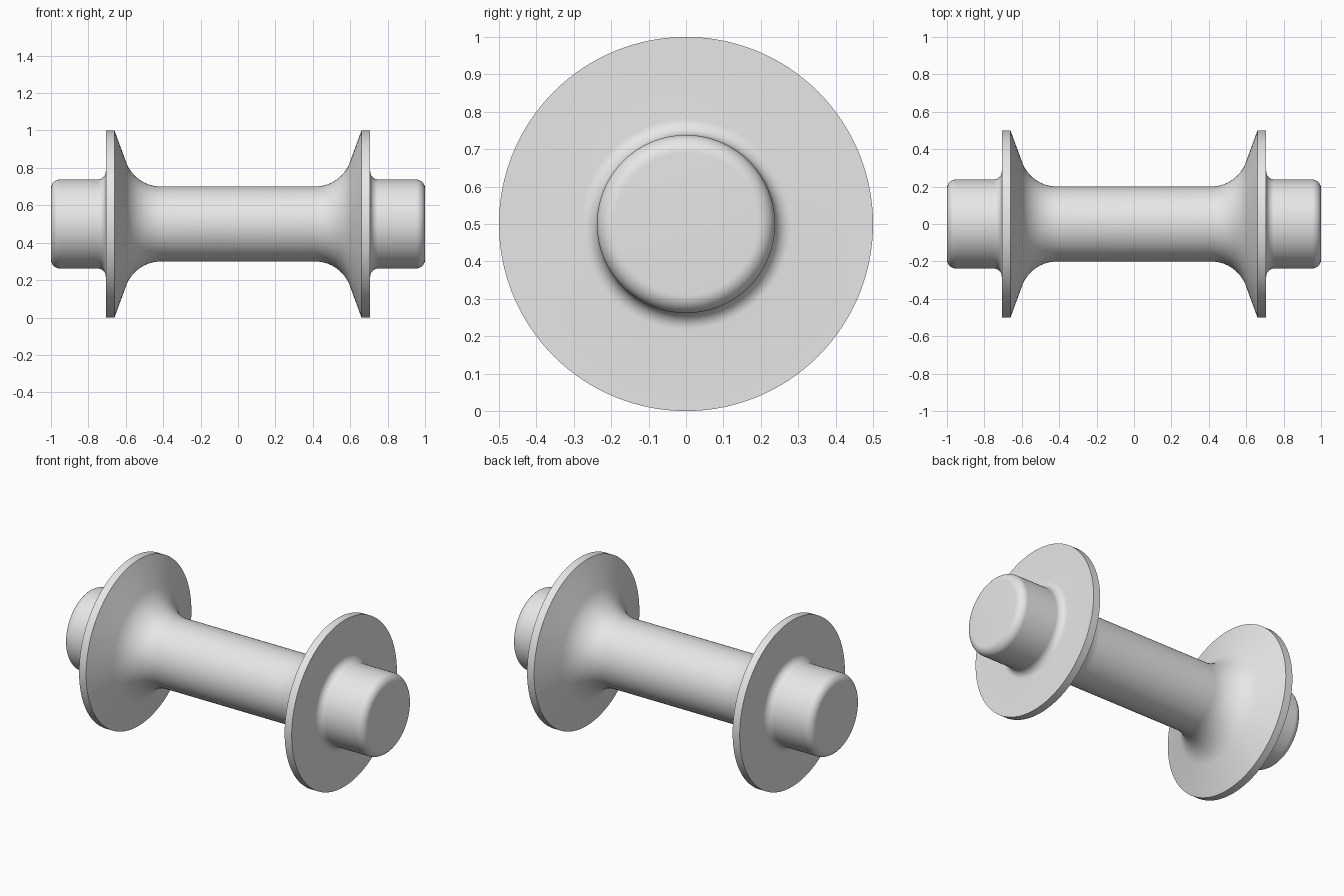
import bpy
import bmesh
import math

cube = bpy.data.objects.get("Cube")
if cube:
    bpy.data.objects.remove(cube, do_unlink=True)

AXIS_Z = 0.5
SEGMENTS = 128
SHAFT_R, FLANGE_R, JOURNAL_R = 0.2, 0.5, 0.238
FLANGE_IN, FLANGE_OUT, END = 0.66, 0.707, 1.0
CONE_TILT = math.radians(20)


def arc(cx, cr, radius, start, end, steps=12):
    """Points of a fillet in the (x, radius) plane, angles in degrees."""
    angles = [math.radians(start + (end - start) * i / steps) for i in range(steps + 1)]
    return [(cx + radius * math.cos(a), cr + radius * math.sin(a)) for a in angles]


# Half profile, from the middle of the shaft out to the end cap
neck = 0.2
turn = math.pi / 2 - CONE_TILT
corner_x = FLANGE_IN - (FLANGE_R - SHAFT_R) * math.tan(CONE_TILT)
neck_x = corner_x - neck * math.tan(turn / 2)
root, edge = 0.043, 0.048

half = arc(neck_x, SHAFT_R + neck, neck, -90, -90 + math.degrees(turn), 16)
half += [(FLANGE_IN, FLANGE_R), (FLANGE_OUT, FLANGE_R)]
half += arc(FLANGE_OUT + root, JOURNAL_R + root, root, 180, 270)
half += arc(END - edge, JOURNAL_R - edge, edge, 90, 0)
half += [(END, 0)]
profile = [(-x, r) for x, r in reversed(half)] + half

# Revolve the profile around the long axis
bm = bmesh.new()
verts = [bm.verts.new((x, 0, AXIS_Z + r)) for x, r in profile]
edges = [bm.edges.new(pair) for pair in zip(verts, verts[1:])]
bmesh.ops.spin(bm, geom=verts + edges, cent=(0, 0, AXIS_Z), axis=(1, 0, 0),
               angle=math.tau, steps=SEGMENTS, use_duplicate=False)
bmesh.ops.remove_doubles(bm, verts=bm.verts, dist=0.0001)
bmesh.ops.recalc_face_normals(bm, faces=bm.faces)
mesh = bpy.data.meshes.new("flanged_roller")
bm.to_mesh(mesh)
bm.free()

roller = bpy.data.objects.new("flanged_roller", mesh)
bpy.context.collection.objects.link(roller)

# Plain grey finish
grey = bpy.data.materials.new("light_grey")
grey.use_nodes = True
colour = (0.8, 0.8, 0.8, 1)
grey.diffuse_color = colour
for node in grey.node_tree.nodes:
    if node.type == 'BSDF_PRINCIPLED':
        node.inputs["Base Color"].default_value = colour
mesh.materials.append(grey)

# Smooth surfaces with crisp flange rims
bpy.ops.object.select_all(action='DESELECT')
roller.select_set(True)
bpy.context.view_layer.objects.active = roller
bpy.ops.object.shade_smooth_by_angle(angle=math.radians(30))
